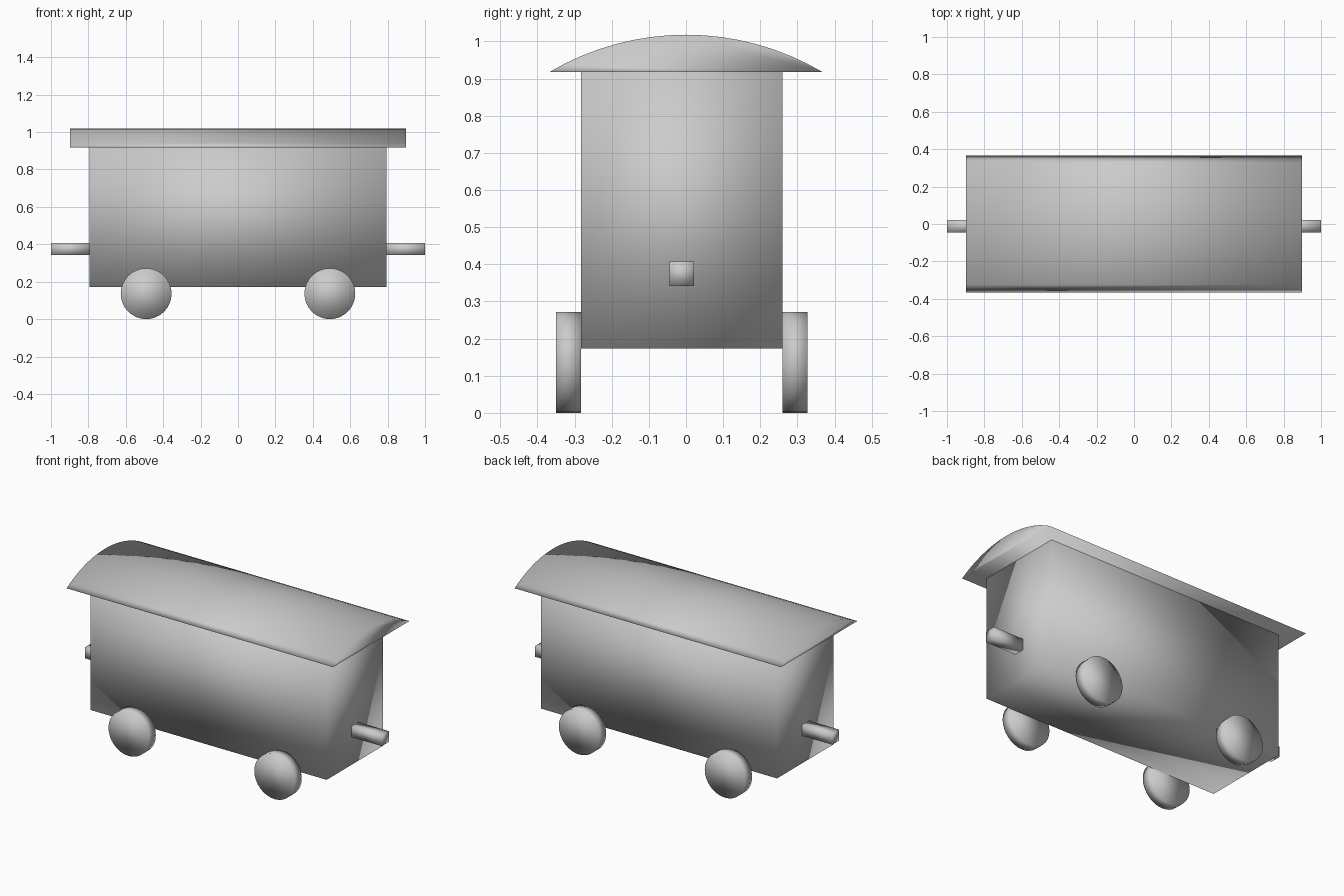
import bpy
import bmesh
import math
from mathutils import Matrix, Vector

default_cube = bpy.data.objects.get("Cube")
if default_cube:
    bpy.data.objects.remove(default_cube, do_unlink=True)

# One plain grey for the whole wagon
GREY = (0.6, 0.6, 0.6, 1.0)
grey = bpy.data.materials.new("plain_grey")
grey.use_nodes = True
grey.diffuse_color = GREY
grey.node_tree.nodes["Principled BSDF"].inputs["Base Color"].default_value = GREY


def finish(name, bm):
    """Turn a bmesh into a softly shaded object."""
    bmesh.ops.recalc_face_normals(bm, faces=bm.faces)
    for face in bm.faces:
        face.smooth = True
    mesh = bpy.data.meshes.new(name)
    bm.to_mesh(mesh)
    bm.free()
    mesh.materials.append(grey)
    obj = bpy.data.objects.new(name, mesh)
    bpy.context.collection.objects.link(obj)
    return obj


def box(name, low, high):
    low, high = Vector(low), Vector(high)
    bm = bmesh.new()
    bmesh.ops.create_cube(bm, size=1)
    bmesh.ops.scale(bm, vec=high - low, verts=bm.verts)
    bmesh.ops.translate(bm, vec=(low + high) / 2, verts=bm.verts)
    return finish(name, bm)


def wheel(name, x, y_low, y_high, radius):
    bm = bmesh.new()
    bmesh.ops.create_cone(bm, cap_ends=True, segments=32, radius1=radius,
                          radius2=radius, depth=y_high - y_low)
    turn = Matrix.Rotation(math.pi / 2, 4, "X")
    place = Matrix.Translation((x, (y_low + y_high) / 2, radius))
    bmesh.ops.transform(bm, matrix=place @ turn, verts=bm.verts)
    return finish(name, bm)


def arched_roof(name, half_length, half_width, base, rise, segments=16):
    """Circular-segment profile extruded along x."""
    radius = (half_width ** 2 + rise ** 2) / (2 * rise)
    sweep = math.asin(half_width / radius)
    bm = bmesh.new()
    profile = []
    for i in range(segments + 1):
        angle = sweep * (2 * i / segments - 1)
        z = base + rise - radius * (1 - math.cos(angle))
        profile.append(bm.verts.new((-half_length, radius * math.sin(angle), z)))
    end = bm.faces.new(profile)
    result = bmesh.ops.extrude_face_region(bm, geom=[end], use_keep_orig=True)
    moved = [v for v in result["geom"] if isinstance(v, bmesh.types.BMVert)]
    bmesh.ops.translate(bm, vec=(2 * half_length, 0, 0), verts=moved)
    return finish(name, bm)


# Wagon body and overhanging roof
BACK, FRONT, END = 0.26, -0.283, 0.795
box("wagon_body", (-END, FRONT, 0.173), (END, BACK, 0.92))
arched_roof("arched_roof", 0.897, 0.367, 0.918, 0.1)

# Couplers and wheels at each end
for side, sign in (("left", 1), ("right", -1)):
    inner, outer = sorted((sign * END, sign * 1.0))
    box(side + "_coupler", (inner, -0.045, 0.342), (outer, 0.022, 0.408))
    wheel("front_" + side + "_wheel", sign * 0.491, FRONT - 0.067, FRONT, 0.136)
    wheel("back_" + side + "_wheel", sign * 0.491, BACK, BACK + 0.067, 0.136)
